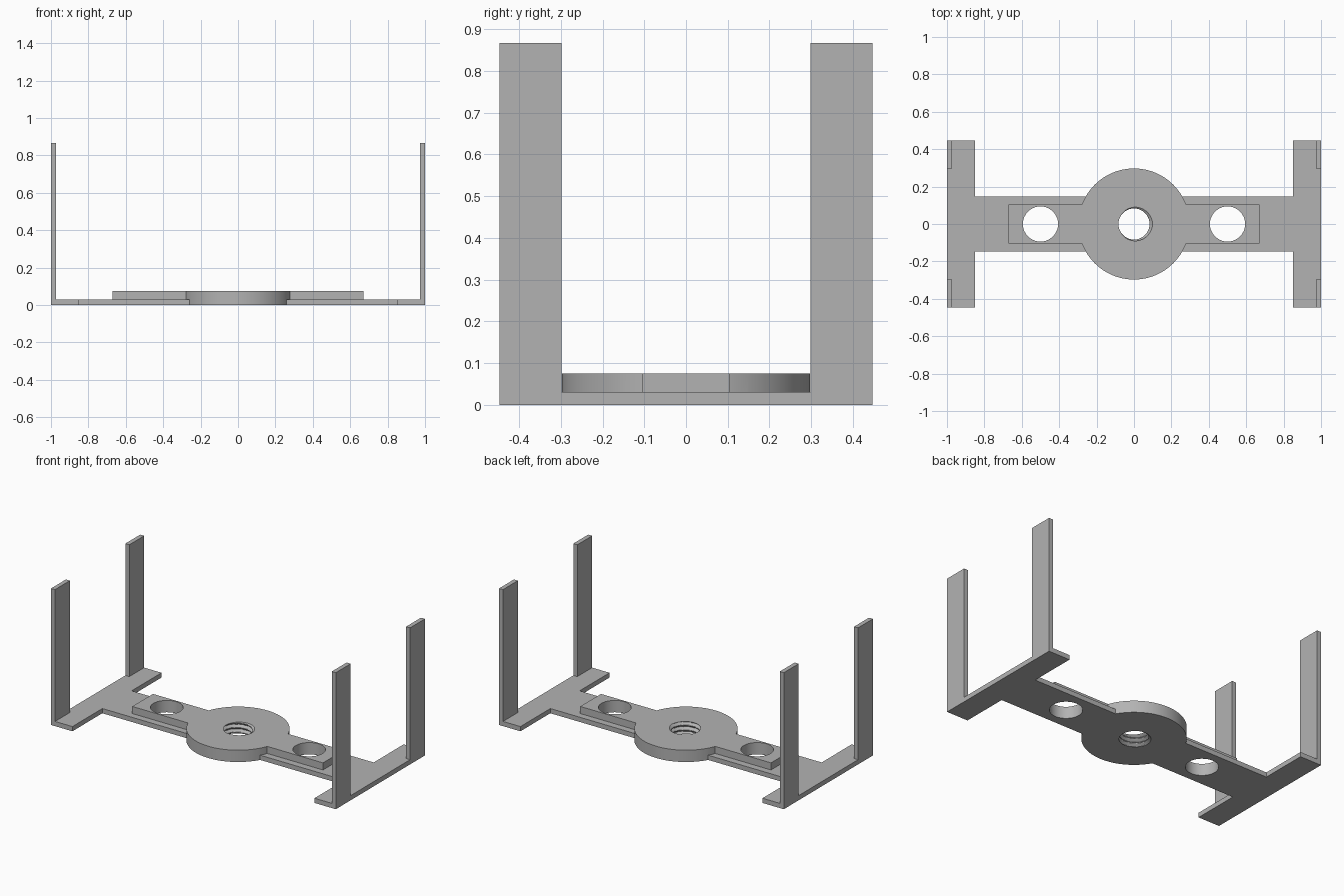
import bpy, bmesh, math

cube = bpy.data.objects.get("Cube")
if cube:
    bpy.data.objects.remove(cube, do_unlink=True)

PLATE, TOP, POST_TOP = 0.03, 0.075, 0.867
HALF_Y, POST_Y = 0.447, 0.298

grey = bpy.data.materials.new("plain_grey")
grey.use_nodes = True
grey.diffuse_color = (0.45, 0.45, 0.45, 1)
grey.node_tree.nodes["Principled BSDF"].inputs["Base Color"].default_value = (0.45, 0.45, 0.45, 1)


def make_object(name, bm):
    bmesh.ops.recalc_face_normals(bm, faces=bm.faces)
    mesh = bpy.data.meshes.new(name)
    bm.to_mesh(mesh)
    bm.free()
    mesh.materials.append(grey)
    obj = bpy.data.objects.new(name, mesh)
    bpy.context.scene.collection.objects.link(obj)
    return obj


def prism(name, outline, z0, z1):
    """Extrude a flat outline upward."""
    bm = bmesh.new()
    face = bm.faces.new([bm.verts.new((x, y, z0)) for x, y in outline])
    up = bmesh.ops.extrude_face_region(bm, geom=[face])["geom"]
    bmesh.ops.translate(bm, vec=(0, 0, z1 - z0),
                        verts=[v for v in up if isinstance(v, bmesh.types.BMVert)])
    return make_object(name, bm)


def box(name, x0, x1, y0, y1, z0, z1):
    return prism(name, [(x0, y0), (x1, y0), (x1, y1), (x0, y1)], z0, z1)


def disc(name, x, radius, z0, z1, sides=96):
    turns = [math.tau * i / sides for i in range(sides)]
    return prism(name, [(x + radius * math.cos(a), radius * math.sin(a)) for a in turns], z0, z1)


def thread_core(name, minor, depth, pitch, z0, z1, sides=64, rows=48):
    """Screw-shaped solid whose radius follows a triangular helix."""
    bm = bmesh.new()
    rings = []
    for j in range(rows + 1):
        z = z0 + (z1 - z0) * j / rows
        ring = []
        for i in range(sides):
            a = math.tau * i / sides
            phase = (z / pitch - i / sides) % 1
            r = minor + depth * max(0, 1 - abs(2 * phase - 1) * 1.2)
            ring.append(bm.verts.new((r * math.cos(a), r * math.sin(a), z)))
        rings.append(ring)
    for low, high in zip(rings, rings[1:]):
        for i in range(sides):
            k = (i + 1) % sides
            bm.faces.new((low[i], low[k], high[k], high[i]))
    bm.faces.new(rings[0][::-1])
    bm.faces.new(rings[-1])
    return make_object(name, bm)


def combine(target, other, operation):
    mod = target.modifiers.new(operation.lower(), "BOOLEAN")
    mod.operation, mod.object, mod.solver = operation, other, "EXACT"
    bpy.context.view_layer.update()
    graph = bpy.context.evaluated_depsgraph_get()
    mesh = bpy.data.meshes.new_from_object(target.evaluated_get(graph))
    target.modifiers.clear()
    target.data = mesh
    bpy.data.objects.remove(other, do_unlink=True)


# H-shaped base plate
quarter = [(0.85, 0.147), (0.85, HALF_Y), (1, HALF_Y)]
right_half = [(x, -y) for x, y in quarter] + quarter[::-1]
outline = right_half + [(-x, -y) for x, y in right_half]
bracket = prism("bracket", outline, 0, PLATE)

# Round hub and raised bar
combine(bracket, disc("hub", 0, 0.297, 0, TOP), "UNION")
combine(bracket, box("raised_bar", -0.67, 0.67, -0.104, 0.104, 0.015, TOP), "UNION")

# Corner posts
for sx in (-1, 1):
    for sy in (-1, 1):
        xs = sorted((sx * 0.972, sx))
        ys = sorted((sy * POST_Y, sy * HALF_Y))
        combine(bracket, box("corner_post", *xs, *ys, 0.015, POST_TOP), "UNION")

# Side holes and threaded centre hole
for x in (-0.5, 0.5):
    combine(bracket, disc("side_hole", x, 0.094, -0.1, 0.2, 64), "DIFFERENCE")
combine(bracket, thread_core("centre_thread", 0.083, 0.017, 0.03, -0.02, 0.1), "DIFFERENCE")

bracket.data.name = "bracket"
bpy.context.view_layer.objects.active = bracket
bracket.select_set(True)
bpy.ops.object.shade_smooth_by_angle(angle=math.radians(25))
